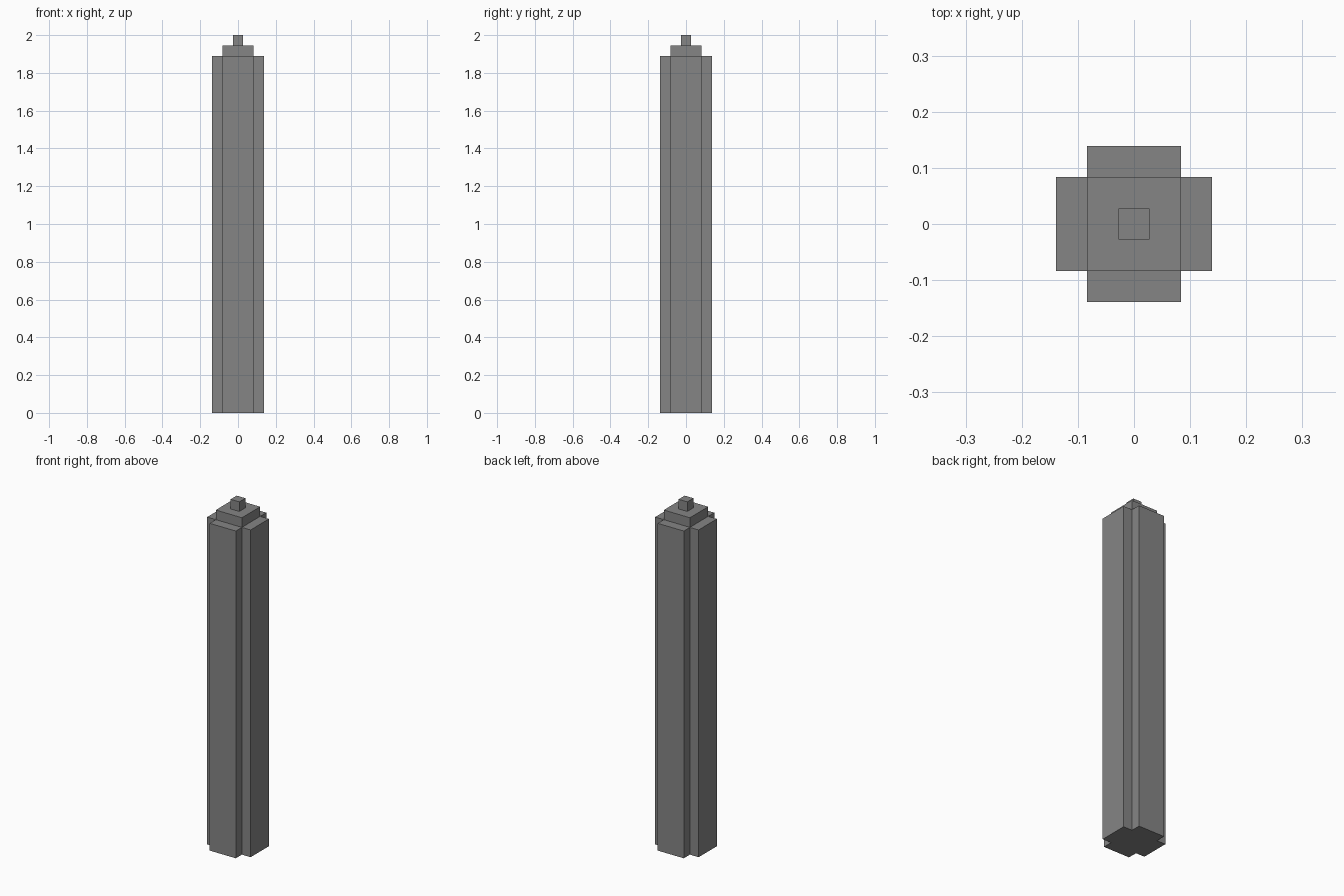
import bpy
import bmesh

old = bpy.data.objects.get("Cube")
if old:
    bpy.data.objects.remove(old, do_unlink=True)

# One flat stone grey
GREY = (0.235, 0.235, 0.235, 1.0)
stone = bpy.data.materials.new("stone_grey")
stone.use_nodes = True
stone.diffuse_color = GREY
stone.node_tree.nodes["Principled BSDF"].inputs["Base Color"].default_value = GREY

UNIT = 2 / 72  # building module
OUTER, INNER, MAST = 5 * UNIT, 3 * UNIT, UNIT
ROOF, CAP_TOP, MAST_TOP = 68 * UNIT, 70 * UNIT, 72 * UNIT


def prism(name, outline, bottom, top):
    """Extrude a closed outline straight up into a solid object."""
    bm = bmesh.new()
    base = bm.faces.new([bm.verts.new((x, y, bottom)) for x, y in outline])
    raised = bmesh.ops.extrude_face_region(bm, geom=[base], use_keep_orig=True)
    verts = [v for v in raised["geom"] if isinstance(v, bmesh.types.BMVert)]
    bmesh.ops.translate(bm, verts=verts, vec=(0, 0, top - bottom))
    bmesh.ops.recalc_face_normals(bm, faces=bm.faces)
    mesh = bpy.data.meshes.new(name)
    bm.to_mesh(mesh)
    bm.free()
    mesh.materials.append(stone)
    obj = bpy.data.objects.new(name, mesh)
    bpy.context.collection.objects.link(obj)
    return obj


def four_turns(points):
    """Repeat a few points in each quarter turn around the centre."""
    outline = []
    for _ in range(4):
        outline += points
        points = [(-y, x) for x, y in points]
    return outline


# Cross-shaped shaft with notched corners
prism("tower_shaft", four_turns([(OUTER, INNER), (INNER, INNER), (INNER, OUTER)]), 0, ROOF)

# Square roof cap and small mast block
prism("roof_cap", four_turns([(INNER, INNER)]), ROOF, CAP_TOP)
prism("roof_mast", four_turns([(MAST, MAST)]), CAP_TOP, MAST_TOP)
